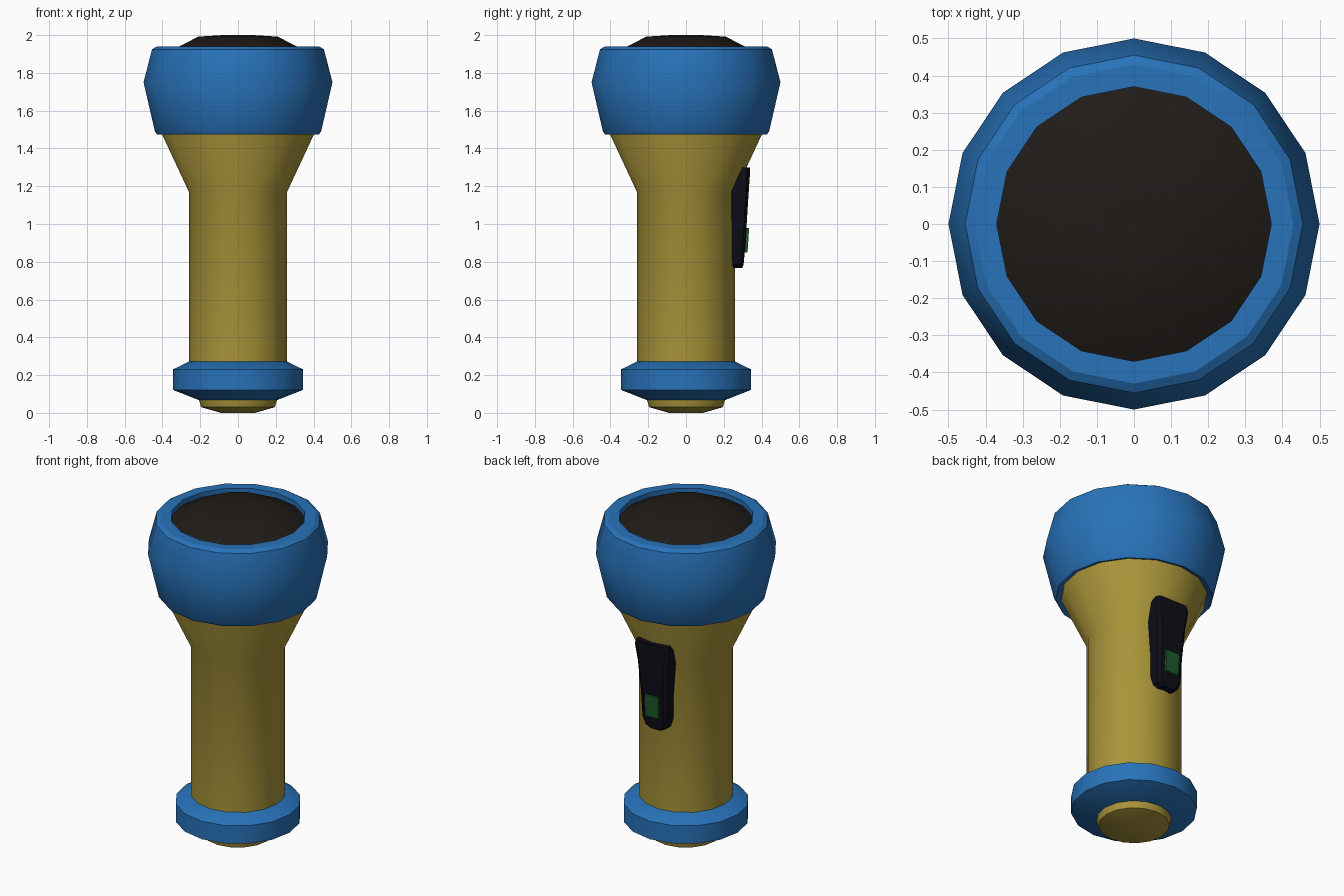
import bpy, bmesh
from math import cos, sin, pi, radians

if "Cube" in bpy.data.objects:
    bpy.data.objects.remove(bpy.data.objects["Cube"])

SIDES = 16


def material(name, rgb):
    m = bpy.data.materials.new(name)
    m.diffuse_color = (*rgb, 1)
    m.use_nodes = True
    m.node_tree.nodes["Principled BSDF"].inputs["Base Color"].default_value = m.diffuse_color
    return m


blue = material("blue", (0.021, 0.17, 0.49))
gold = material("gold", (0.40, 0.30, 0.042))
black = material("lens_black", (0.014, 0.011, 0.009))
dark = material("switch_black", (0.004, 0.004, 0.009))
green = material("green", (0.012, 0.10, 0.022))


def finish(name, bm, mat, angle=30):
    bmesh.ops.recalc_face_normals(bm, faces=bm.faces)
    me = bpy.data.meshes.new(name)
    bm.to_mesh(me)
    bm.free()
    me.materials.append(mat)
    ob = bpy.data.objects.new(name, me)
    bpy.context.collection.objects.link(ob)
    bpy.ops.object.select_all(action='DESELECT')
    ob.select_set(True)
    bpy.context.view_layer.objects.active = ob
    bpy.ops.object.shade_smooth_by_angle(angle=radians(angle))
    return ob


def loft(name, loops, mat, angle=30, closed=False):
    """Skin a stack of equal point loops; cap the ends or join them up."""
    bm = bmesh.new()
    rings = [[bm.verts.new(p) for p in loop] for loop in loops]
    n = len(rings[0])
    pairs = list(zip(rings, rings[1:]))
    if closed:
        pairs.append((rings[-1], rings[0]))
    else:
        bm.faces.new(rings[0])
        bm.faces.new(rings[-1])
    for a, b in pairs:
        for i in range(n):
            j = (i + 1) % n
            bm.faces.new((a[i], a[j], b[j], b[i]))
    return finish(name, bm, mat, angle)


def lathe(name, profile, mat, closed=False):
    """Turn (radius, z) points around the z axis."""
    loops = [[(r * cos(2 * pi * i / SIDES), r * sin(2 * pi * i / SIDES), z)
              for i in range(SIDES)] for r, z in profile]
    return loft(name, loops, mat, closed=closed)


# Handle tube with flared neck
lathe("handle", [(0.26, 0.20), (0.26, 1.17), (0.40, 1.47), (0.40, 1.50)], gold)

# Head shell with recessed opening
lathe("head", [(0.37, 1.50), (0.43, 1.475), (0.44, 1.49), (0.50, 1.75),
               (0.455, 1.925), (0.43, 1.94), (0.37, 1.94)], blue, closed=True)

# Domed lens
lathe("lens", [(0.37, 1.88), (0.37, 1.91), (0.21, 1.992), (0.08, 2.0)], black)

# Tail ring and end cap
lathe("tail_ring", [(0.20, 0.065), (0.345, 0.122), (0.345, 0.23), (0.26, 0.272)], blue)
lathe("end_cap", [(0.09, 0.0), (0.195, 0.03), (0.207, 0.07), (0.207, 0.12)], gold)

# Switch plate on the back, stations of (z, half width, inner y, outer y)
stations = [(0.768, 0.045, 0.245, 0.298), (0.785, 0.07, 0.245, 0.305),
            (0.83, 0.085, 0.242, 0.309), (0.98, 0.087, 0.242, 0.320),
            (1.17, 0.10, 0.240, 0.332), (1.27, 0.115, 0.28, 0.339),
            (1.30, 0.105, 0.295, 0.340)]
loft("switch_plate", [[(-w, yi, z), (-w, yo - 0.015, z), (-w + 0.02, yo, z),
                       (w - 0.02, yo, z), (w, yo - 0.015, z), (w, yi, z)]
                      for z, w, yi, yo in stations], dark)

# Push button
loft("button", [[(-0.045, 0.28, z), (-0.045, y, z), (0.045, y, z), (0.045, 0.28, z)]
                for z, y in ((0.85, 0.326), (0.98, 0.334))], green)
